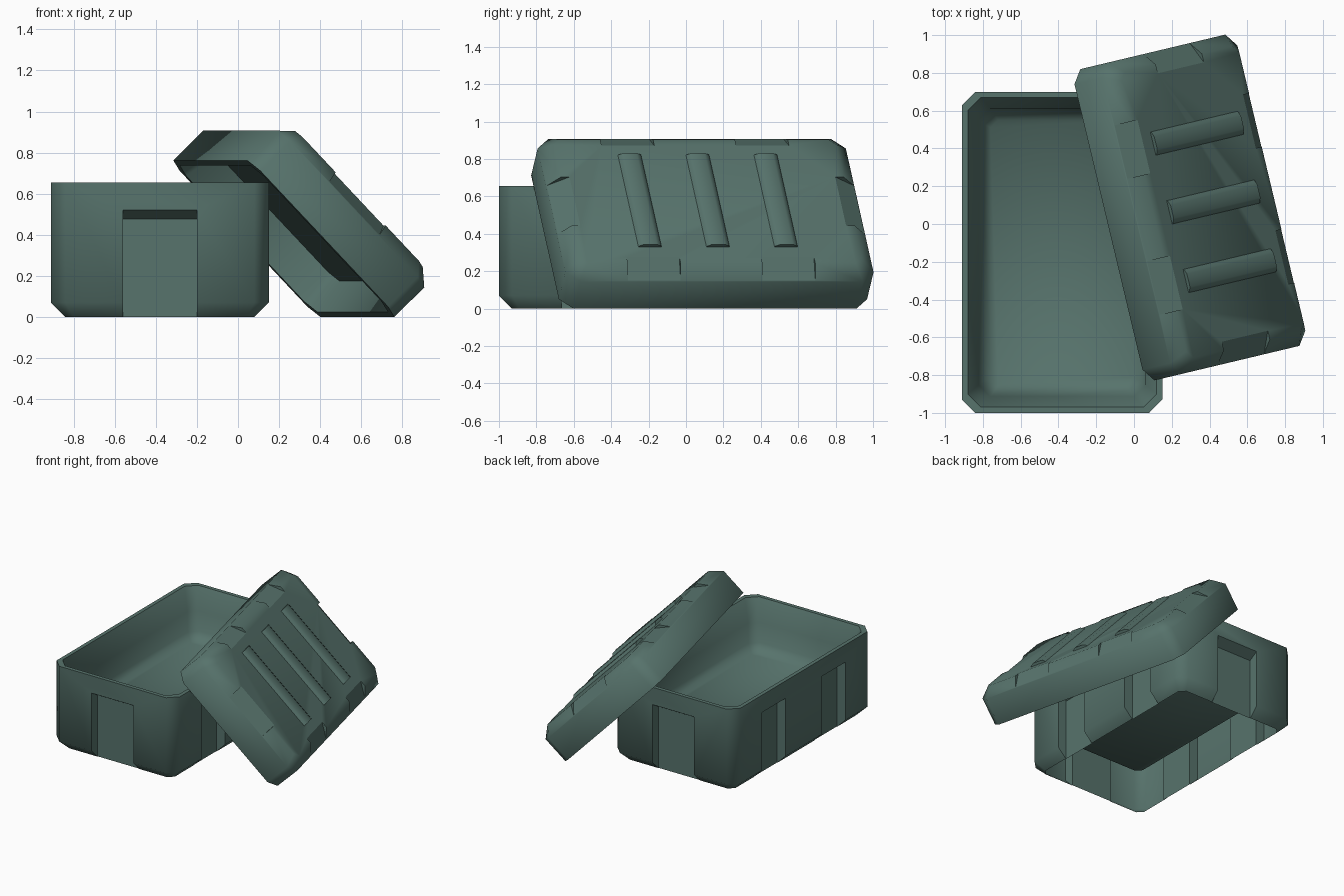
import bpy, bmesh, math
from mathutils import Matrix, Vector

if "Cube" in bpy.data.objects:
    bpy.data.objects.remove(bpy.data.objects["Cube"])

green = bpy.data.materials.new("dull_green_plastic")
green.diffuse_color = (0.095, 0.172, 0.15, 1)
green.use_nodes = True
green.node_tree.nodes["Principled BSDF"].inputs["Base Color"].default_value = green.diffuse_color


def new_object(name, bm, material=True):
    bmesh.ops.recalc_face_normals(bm, faces=bm.faces)
    me = bpy.data.meshes.new(name)
    bm.to_mesh(me)
    bm.free()
    ob = bpy.data.objects.new(name, me)
    bpy.context.collection.objects.link(ob)
    if material:
        me.materials.append(green)
    return ob


def octagon(hx, hy, c, z):
    a, b = hx - c, hy - c
    return [(hx, -b, z), (hx, b, z), (a, hy, z), (-a, hy, z),
            (-hx, b, z), (-hx, -b, z), (-a, -hy, z), (a, -hy, z)]


def tub(name, hx, hy, rings):
    """Loft chamfered rectangles; each ring is (inset, corner cut, z)."""
    bm = bmesh.new()
    loops = [[bm.verts.new(p) for p in octagon(hx - i, hy - i, c, z)]
             for i, c, z in rings]
    for A, B in zip(loops, loops[1:]):
        for k in range(8):
            bm.faces.new((A[k], A[(k + 1) % 8], B[(k + 1) % 8], B[k]))
    bm.faces.new(loops[0])
    bm.faces.new(loops[-1])
    return new_object(name, bm)


def cut_walls(ob, hx, hy, profile):
    """One recess in each short wall and two in each long wall."""
    bm = bmesh.new()
    places = [(hy, 0, .36, 90), (hy, 0, .36, -90)]
    places += [(hx, s * .37, .29, a) for s in (-1, 1) for a in (0, 180)]
    for dist, along, w, ang in places:
        rot = Matrix.Rotation(math.radians(ang), 4, 'Z')
        ends = [[bm.verts.new(rot @ Vector((dist + d, along + e * w / 2, z)))
                 for d, z in profile] for e in (-1, 1)]
        n = len(profile)
        bm.faces.new(ends[0])
        bm.faces.new(ends[1])
        for k in range(n):
            j = (k + 1) % n
            bm.faces.new((ends[0][k], ends[0][j], ends[1][j], ends[1][k]))
    cutter = new_object("recess_cutter", bm, False)
    cutter.hide_render = True
    mod = ob.modifiers.new("recesses", 'BOOLEAN')
    mod.operation = 'DIFFERENCE'
    mod.solver = 'EXACT'
    mod.object = cutter
    select(ob)
    bpy.ops.object.modifier_apply(modifier=mod.name)
    bpy.data.objects.remove(cutter)


def select(ob):
    bpy.ops.object.select_all(action='DESELECT')
    ob.select_set(True)
    bpy.context.view_layer.objects.active = ob


def smooth(ob, deg):
    select(ob)
    bpy.ops.object.shade_smooth_by_angle(angle=math.radians(deg))


def edit(ob, action):
    bm = bmesh.new()
    bm.from_mesh(ob.data)
    action(bm)
    bm.to_mesh(ob.data)
    bm.free()


# crate: tray on top, hollow underneath, stacking recesses in the walls
crate = tub("crate", .53, .85, [
    (.07, .04, 0), (0, .07, .07), (0, .07, .655), (.03, .07, .655),
    (.088, .06, .49), (.1, .06, .34), (.15, .04, .28)])
cut_walls(crate, .53, .85,
          [(.1, -.05), (-.074, -.05), (-.074, .477), (0, .52), (.1, .578)])


def open_underside(bm):
    low = [f for f in bm.faces if all(v.co.z < .001 for v in f.verts)]
    bmesh.ops.delete(bm, geom=low, context='FACES')


edit(crate, open_underside)
crate.location = (-.38, -.15, 0)
smooth(crate, 52)

# lid leaning on the crate, with wedge notches along its top edges
lid_pose = (Matrix.Translation((.223, .07, .381))
            @ Matrix.Rotation(math.radians(13.4), 4, 'Z')
            @ Matrix.Rotation(math.radians(46), 4, 'Y'))
lid = tub("lid", .53, .847, [
    (.07, .06, .18), (.035, .07, 0),
    (0, .07, 0), (0, .07, .208), (.07, .04, .278)])
cut_walls(lid, .53, .847, [(.06, .175), (-.18, .315), (-.18, .4), (.06, .4)])
smooth(lid, 50)


def separate_notches(bm):
    notch = {f for f in bm.faces if .8 < f.normal.z < .92}
    rim = [e for e in bm.edges
           if len(e.link_faces) == 2
           and sum(f in notch for f in e.link_faces) == 1]
    bmesh.ops.split_edges(bm, edges=rim)


edit(lid, separate_notches)
lid.matrix_world = lid_pose

# three low rounded ribs across the lid: (half width, height) section
section = [(.065, .27), (.062, .284), (.035, .298)]
section += [(-y, z) for y, z in reversed(section)]
for i in (-1, 0, 1):
    bm = bmesh.new()
    ends = [[bm.verts.new((x, y + i * .374, z)) for y, z in section]
            for x in (-.34, .34)]
    for end in ends:
        bm.faces.new(end)
    for k in range(6):
        j = (k + 1) % 6
        bm.faces.new((ends[0][k], ends[0][j], ends[1][j], ends[1][k]))
    rib = new_object("lid_rib", bm)
    rib.matrix_world = lid_pose
    smooth(rib, 60)
